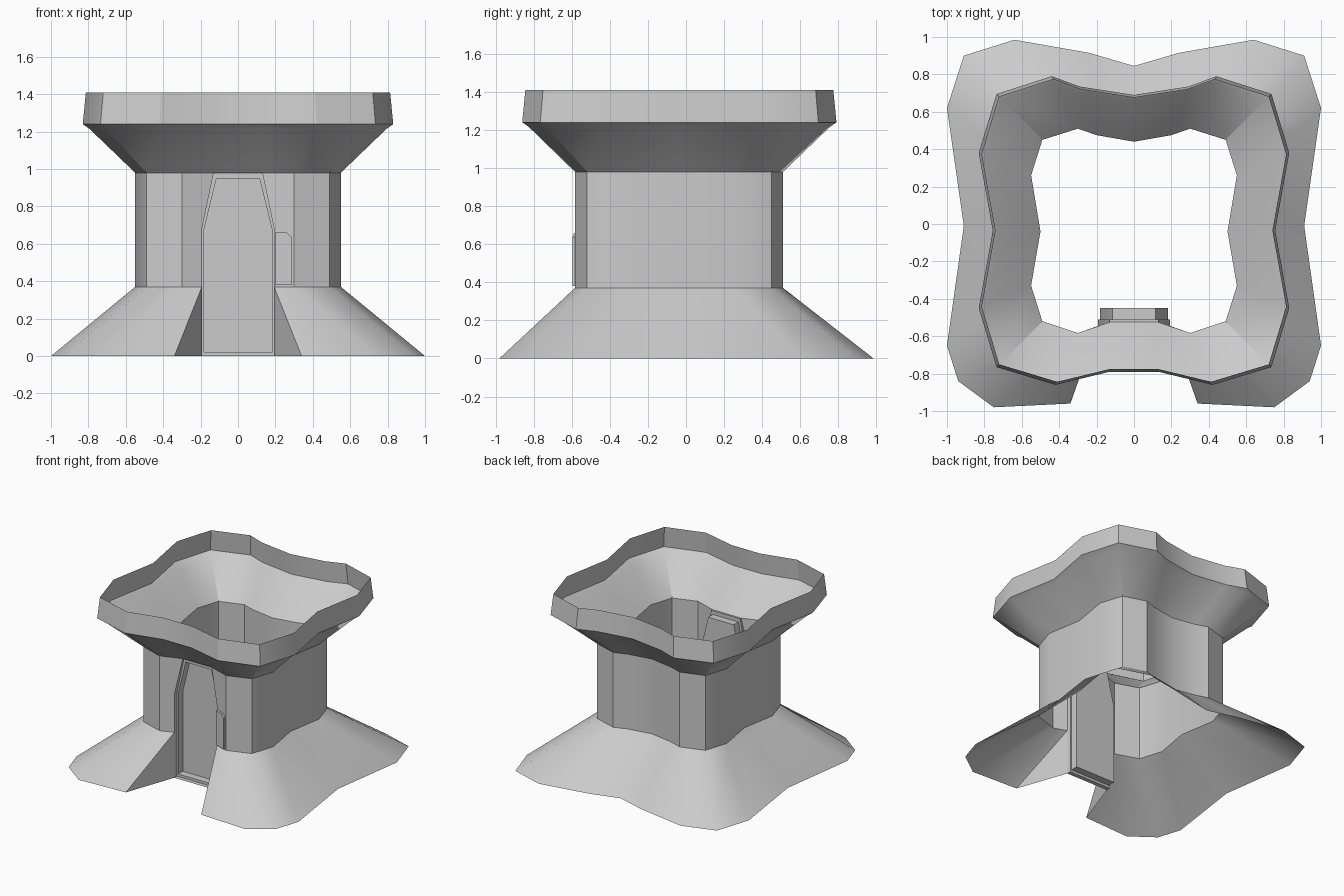
import bpy, math

if "Cube" in bpy.data.objects:
    bpy.data.objects.remove(bpy.data.objects["Cube"])


def make_object(name, verts, faces, angle=30):
    mesh = bpy.data.meshes.new(name)
    mesh.from_pydata(verts, [], faces)
    mesh.update()
    obj = bpy.data.objects.new(name, mesh)
    bpy.context.collection.objects.link(obj)
    bpy.ops.object.select_all(action='DESELECT')
    obj.select_set(True)
    bpy.context.view_layer.objects.active = obj
    bpy.ops.object.shade_smooth_by_angle(angle=math.radians(angle))
    return obj


def mirrored(half):
    """Right half of a loop, completed with its reflection in x."""
    return half + [(-p[0], *p[1:]) for p in reversed(half) if abs(p[0]) > 1e-6]


def loft(name, rings, closed=True, cap=False):
    n = len(rings[0])
    verts = [p for ring in rings for p in ring]
    faces = []
    for r in range(len(rings) - 1):
        for i in range(n if closed else n - 1):
            j = (i + 1) % n
            faces.append((r * n + i, r * n + j, (r + 1) * n + j, (r + 1) * n + i))
    if cap:
        faces.append(tuple(range((len(rings) - 1) * n, len(rings) * n)))
    return make_object(name, verts, faces)


def level(half, z, s=1.0):
    cy = -0.035
    return mirrored([(x * s, cy + (y - cy) * s, z) for x, y in half])


# Wavy square outlines, right half from the front gap round to the back centre
wall = [(0.3, -0.583), (0.49, -0.52), (0.55, -0.33), (0.5, -0.04), (0.55, 0.26),
        (0.49, 0.45), (0.3, 0.51), (0.2, 0.475), (0, 0.44)]
skirt = [(0.34, -0.96), (0.75, -0.98), (0.94, -0.84), (1.0, -0.65), (0.91, -0.01),
         (1.0, 0.62), (0.91, 0.9), (0.64, 0.985), (0.24, 0.915), (0, 0.845)]
rim = [(0.13, -0.79), (0.42, -0.86), (0.735, -0.765), (0.83, -0.45), (0.755, -0.035),
       (0.83, 0.38), (0.735, 0.695), (0.44, 0.79), (0.29, 0.735), (0, 0.69)]
jamb, lintel = (0.193, -0.545), (0.13, -0.525)

# Sloping skirt, open at the front for the doorway
loft("base_skirt", [level(skirt, 0), level([jamb] + wall, 0.37)], closed=False)

# Triangular flanks where the doorway cuts the skirt
a, b, c = (0.34, -0.96, 0), (*jamb, 0.37), (*jamb, 0)
flank = [a, b, c]
make_object("doorway_flanks", flank + [(-x, y, z) for x, y, z in flank],
            [(0, 1, 2), (3, 5, 4)])

# Upright wall, narrowing towards the top of the door
loft("tower_wall", [level([jamb] + wall, 0.37), level([jamb] + wall, 0.68),
                    level([lintel] + wall, 0.98)], closed=False)

# Flared funnel and upright rim
loft("flared_top", [level([lintel] + wall, 0.98), level(rim, 1.215, 0.957),
                    level(rim, 1.24), level(rim, 1.41, 0.98)])

# Recessed door with a stepped frame
outer = [(0.193, 0), (0.193, 0.68), (0.13, 0.98)]
inner = [(0.182, 0.02), (0.182, 0.675), (0.115, 0.95)]


def door_ring(outline, depths):
    return mirrored([(x, y, z) for (x, z), y in zip(outline, depths)])


loft("recessed_door", [door_ring(outer, (-0.545, -0.545, -0.525)),
                       door_ring(outer, [-0.51] * 3),
                       door_ring(inner, [-0.51] * 3),
                       door_ring(inner, [-0.45] * 3)], cap=True)

# Small control panel lying on the wall beside the door
panel = [(0.198, 0.38), (0.198, 0.66), (0.262, 0.66), (0.288, 0.635), (0.288, 0.38)]


def wall_y(x):
    return -0.545 - (x - 0.193) * 0.355


loft("side_panel", [[(x, wall_y(x), z) for x, z in reversed(panel)],
                    [(x, wall_y(x) - 0.018, z) for x, z in reversed(panel)]], cap=True)
